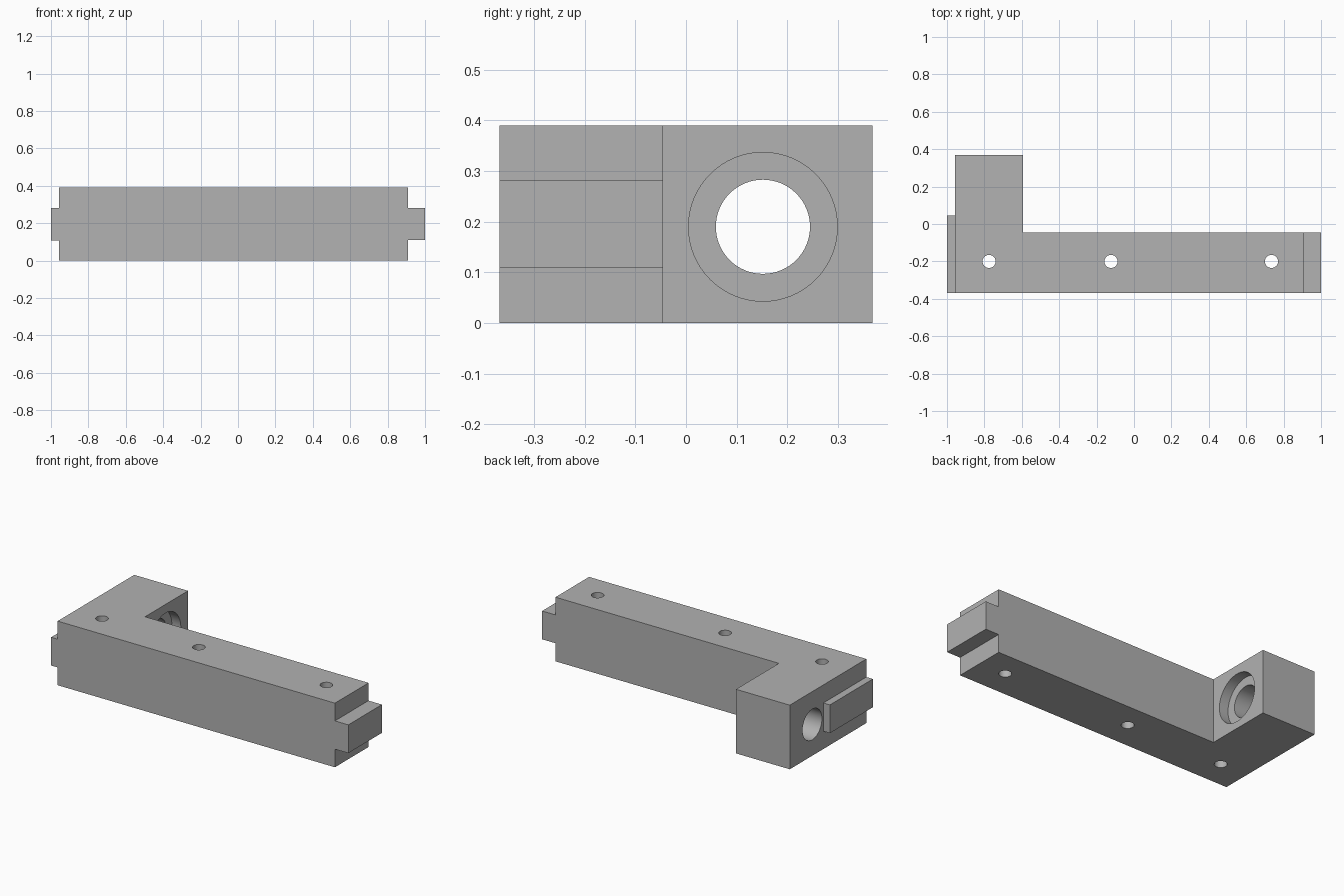
import bpy, bmesh
from math import radians
from mathutils import Matrix

cube = bpy.data.objects.get("Cube")
if cube:
    bpy.data.objects.remove(cube, do_unlink=True)

grey = bpy.data.materials.new("plain grey")
grey.use_nodes = True
colour = (0.445, 0.445, 0.445, 1)
grey.diffuse_color = colour
grey.node_tree.nodes["Principled BSDF"].inputs["Base Color"].default_value = colour

HEIGHT = 0.39
LEFT, RIGHT = -0.956, 0.91     # ends of the main bar
FRONT, BACK = -0.368, 0.368
BAR_BACK, ARM_INNER = -0.045, -0.594


def finish(name, bm):
    bmesh.ops.recalc_face_normals(bm, faces=bm.faces)
    mesh = bpy.data.meshes.new(name)
    bm.to_mesh(mesh)
    bm.free()
    mesh.materials.append(grey)
    obj = bpy.data.objects.new(name, mesh)
    bpy.context.collection.objects.link(obj)
    return obj


def prism(name, outline, z0, z1):
    """Extrude a plan outline from z0 up to z1."""
    bm = bmesh.new()
    face = bm.faces.new([bm.verts.new((x, y, z0)) for x, y in outline])
    grown = bmesh.ops.extrude_face_region(bm, geom=[face])["geom"]
    top = [v for v in grown if isinstance(v, bmesh.types.BMVert)]
    bmesh.ops.translate(bm, verts=top, vec=(0, 0, z1 - z0))
    return finish(name, bm)


def block(name, x0, x1, y0, y1, z0, z1):
    return prism(name, [(x0, y0), (x1, y0), (x1, y1), (x0, y1)], z0, z1)


def drill(target, name, centre, radius, length, axis):
    """Cut a round hole through the target, along x or z."""
    bm = bmesh.new()
    turn = Matrix.Rotation(radians(90), 4, "Y") if axis == "x" else Matrix()
    bmesh.ops.create_cone(bm, cap_ends=True, segments=64, radius1=radius, radius2=radius,
                          depth=length, matrix=Matrix.Translation(centre) @ turn)
    cutter = finish(name, bm)
    cutter.hide_render = True
    mod = target.modifiers.new(name, "BOOLEAN")
    mod.operation = "DIFFERENCE"
    mod.solver = "EXACT"
    mod.object = cutter
    bpy.ops.object.select_all(action="DESELECT")
    bpy.context.view_layer.objects.active = target
    target.select_set(True)
    bpy.ops.object.modifier_apply(modifier=name)
    bpy.data.objects.remove(cutter, do_unlink=True)


# L-shaped bar with a short arm at its right end
body = prism("l_shaped_body", [
    (LEFT, FRONT), (RIGHT, FRONT), (RIGHT, BAR_BACK),
    (ARM_INNER, BAR_BACK), (ARM_INNER, BACK), (LEFT, BACK)], 0, HEIGHT)

# Vertical bolt holes
for x in (-0.775, -0.123, 0.735):
    drill(body, "bolt_hole", (x, -0.2, HEIGHT / 2), 0.035, 1, "z")

# Bore through the arm, with a wider recess on the inner side
bore_y, bore_z, recess_depth = 0.152, 0.19, 0.06
drill(body, "arm_bore", (-0.775, bore_y, bore_z), 0.093, 0.6, "x")
drill(body, "arm_recess", (ARM_INNER, bore_y, bore_z), 0.147, 2 * recess_depth, "x")

bpy.ops.object.shade_smooth_by_angle(angle=radians(30))

# End tongues
block("left_tongue", RIGHT, 1, FRONT, BAR_BACK, 0.11, 0.282)
block("right_tongue", -1, LEFT, FRONT, 0.045, 0.108, 0.28)
